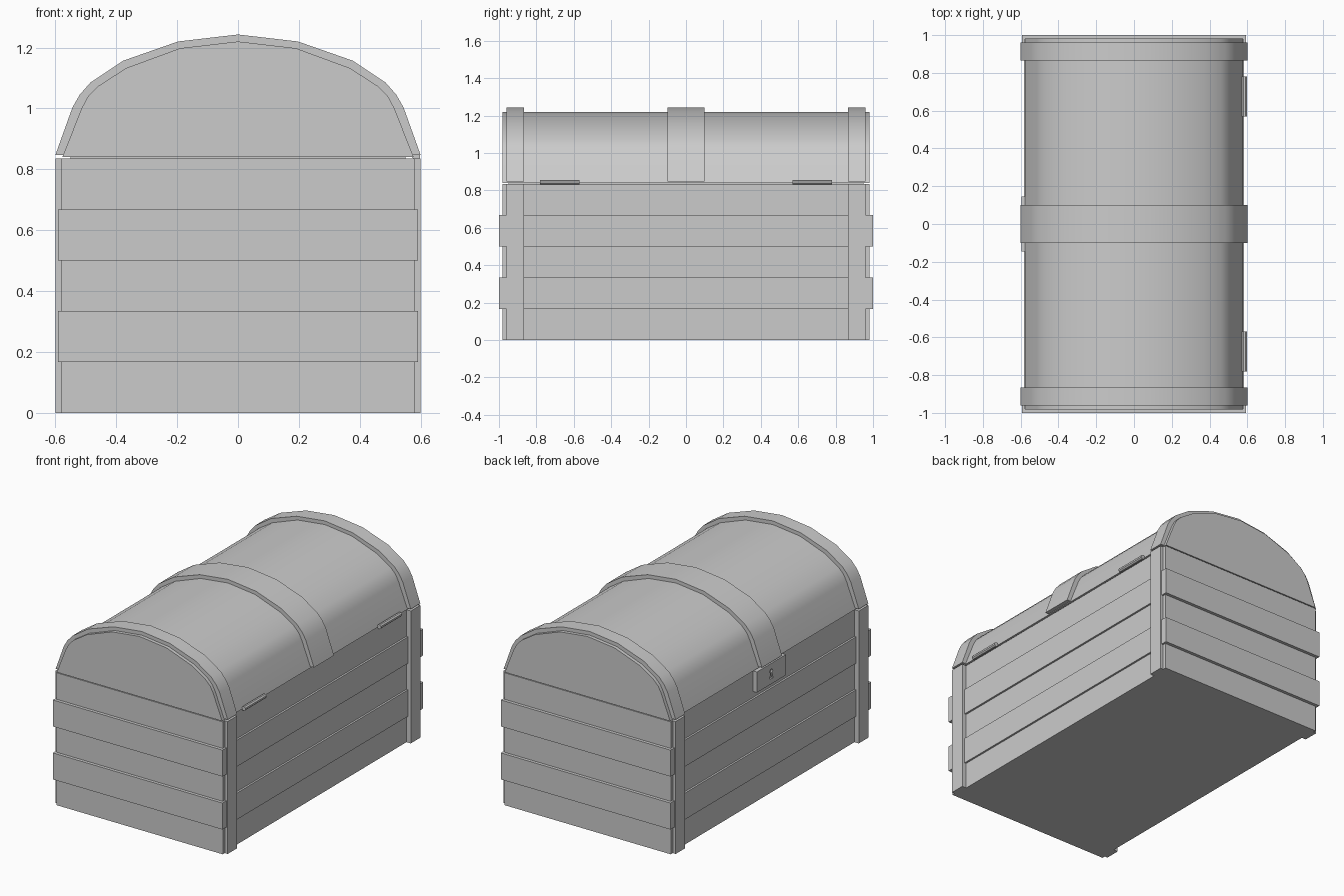
import bpy, bmesh, math

if "Cube" in bpy.data.objects:
    bpy.data.objects.remove(bpy.data.objects["Cube"])

SMOOTH = math.radians(35)


def make_object(name, bm, smooth=False):
    bmesh.ops.recalc_face_normals(bm, faces=bm.faces)
    mesh = bpy.data.meshes.new(name)
    bm.to_mesh(mesh)
    bm.free()
    ob = bpy.data.objects.new(name, mesh)
    bpy.context.collection.objects.link(ob)
    if smooth:
        bpy.ops.object.select_all(action='DESELECT')
        ob.select_set(True)
        bpy.context.view_layer.objects.active = ob
        bpy.ops.object.shade_smooth_by_angle(angle=SMOOTH)
    return ob


def box(name, x0, x1, y0, y1, z0, z1):
    bm = bmesh.new()
    bmesh.ops.create_cube(bm, size=1)
    for v in bm.verts:
        v.co = ((x0 + x1) / 2 + v.co.x * (x1 - x0),
                (y0 + y1) / 2 + v.co.y * (y1 - y0),
                (z0 + z1) / 2 + v.co.z * (z1 - z0))
    return make_object(name, bm)


def extrude(name, points, axis, a, b, smooth=False):
    """Extrude a closed 2D outline along x (outline in y,z) or y (outline in x,z)."""
    bm = bmesh.new()
    place = (lambda p, d: (p[0], d, p[1])) if axis == 'y' else (lambda p, d: (d, p[0], p[1]))
    face = bm.faces.new([bm.verts.new(place(p, a)) for p in points])
    new = bmesh.ops.extrude_face_region(bm, geom=[face])['geom']
    shift = (0, b - a, 0) if axis == 'y' else (b - a, 0, 0)
    bmesh.ops.translate(bm, vec=shift, verts=[g for g in new if isinstance(g, bmesh.types.BMVert)])
    return make_object(name, bm, smooth)


def arch(half):
    """Mirror a half profile (base to crown) into a full arch."""
    return half + [(-x, z) for x, z in reversed(half[:-1])]


# Body: five stacked courses, the second and fourth standing proud
BODY_TOP = 0.835
H = BODY_TOP / 5
for i in range(5):
    z0, z1 = i * H, (i + 1) * H
    proud = i % 2 == 1
    box(f"body_course_{i + 1}", -0.58, 0.58, -0.98, -0.96, z0, z1).name = f"front_plank_{i + 1}"
    box(f"back_plank_{i + 1}", -0.58, 0.58, 0.96, 0.98, z0, z1)
    side = 0.582 if proud else 0.57
    box(f"side_course_{i + 1}", -side, side, -0.96, 0.96, z0, z1)
    if proud:
        for s, label in ((-1, "front"), (1, "back")):
            box(f"{label}_raised_plank_{i + 1}", -0.592, 0.592,
                min(s * 0.955, s), max(s * 0.955, s), z0, z1)

# Corner posts
for sx in (-1, 1):
    for sy in (-1, 1):
        xs, ys = sorted((sx * 0.5, sx * 0.6)), sorted((sy * 0.865, sy * 0.96))
        box("corner_post", *xs, *ys, 0, BODY_TOP)

# Barrel lid
lid_half = [(0.577, 0.84), (0.514, 1.0), (0.494, 1.038), (0.46, 1.073),
            (0.367, 1.133), (0.19, 1.198), (0, 1.22)]
band_half = [(0.60, 0.847), (0.544, 1.003), (0.52, 1.045), (0.485, 1.085),
             (0.377, 1.157), (0.197, 1.22), (0, 1.243)]
extrude("lid", arch(lid_half), 'y', -0.982, 0.982, True)

# Dark gap filler under the lid
box("inner_rim", -0.55, 0.55, -0.95, 0.95, 0.82, 0.85)

# Lid bands
band = arch(band_half)
inner = [(x * 0.93, z - 0.05 if z > 0.9 else z) for x, z in reversed(band)]
for name, a, b in (("front_lid_band", -0.96, -0.865),
                   ("middle_lid_band", -0.1, 0.1),
                   ("back_lid_band", 0.865, 0.96)):
    extrude(name, band + inner, 'y', a, b, True)

# Hinge barrels on the +x side
for s in (-1, 1):
    ring = [(0.585 + 0.014 * math.cos(k * math.pi / 4 + math.pi / 8),
             0.844 + 0.014 * math.sin(k * math.pi / 4 + math.pi / 8)) for k in range(8)]
    extrude("hinge", ring, 'y', s * 0.57, s * 0.78)

# Lock plate on the -x side with a keyhole cut into it
plate = box("lock_plate", -0.596, -0.56, -0.145, 0.145, 0.705, 0.835)
hole = [(0.014 * math.cos(math.radians(t)), 0.785 + 0.014 * math.sin(math.radians(t)))
        for t in range(-60, 241, 30)]
hole += [(-0.017, 0.738), (0.017, 0.738)]
cutter = extrude("keyhole_cutter", hole, 'x', -0.62, -0.585)
cutter.hide_render = True
cutter.hide_set(True)
cut = plate.modifiers.new("keyhole", 'BOOLEAN')
cut.operation = 'DIFFERENCE'
cut.solver = 'EXACT'
cut.object = cutter
